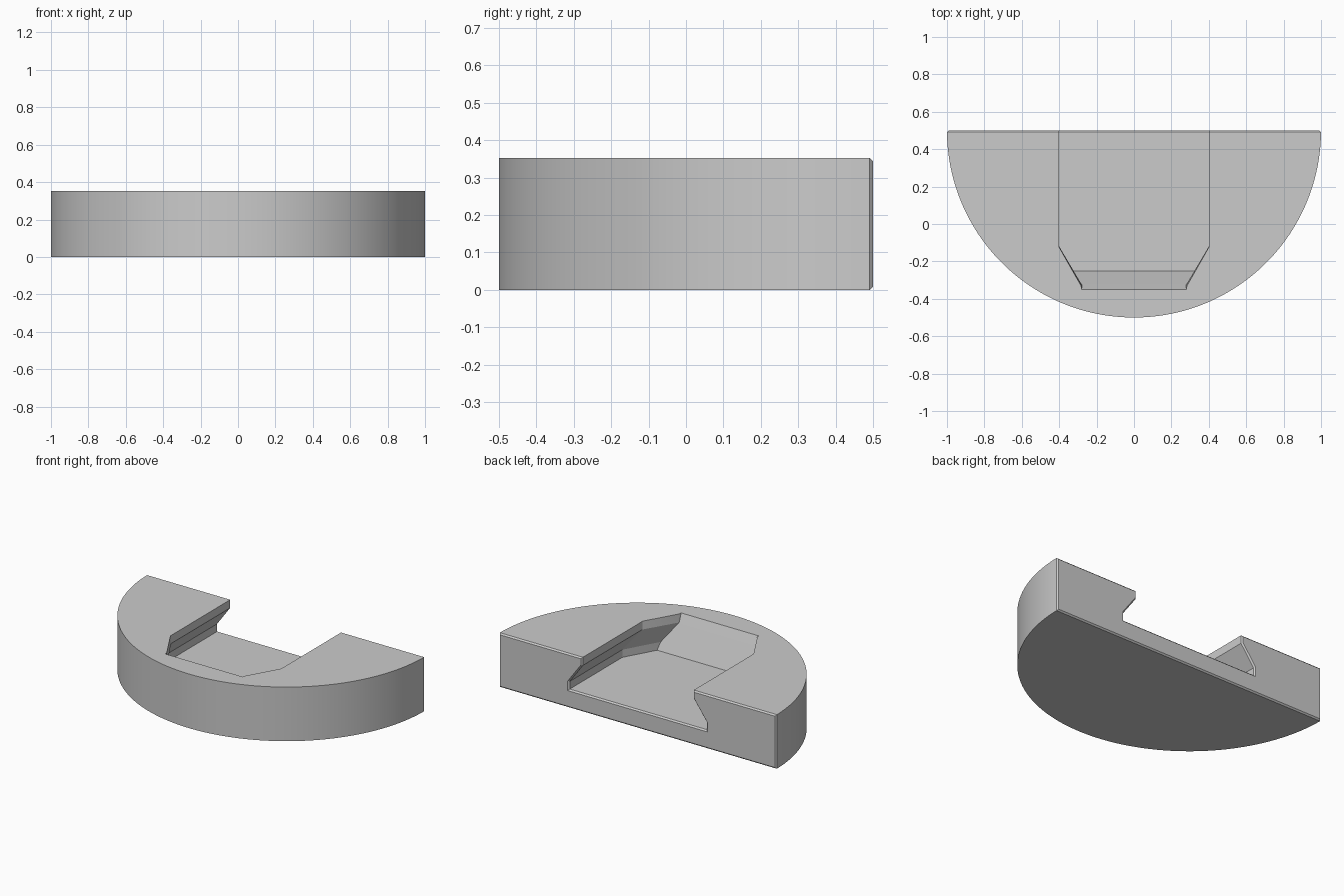
import bpy, bmesh, math

if "Cube" in bpy.data.objects:
    bpy.data.objects.remove(bpy.data.objects["Cube"])

H = 0.353       # block height
BACK = 0.5      # flat back plane
SEGMENTS = 96   # facets of the half round


def loft(name, levels):
    """Closed solid through stacked plan outlines: [(z, [(x, y), ...]), ...]"""
    bm = bmesh.new()
    rings = [[bm.verts.new((x, y, z)) for x, y in plan] for z, plan in levels]
    n = len(rings[0])
    for low, high in zip(rings, rings[1:]):
        for i in range(n):
            j = (i + 1) % n
            bm.faces.new((low[i], low[j], high[j], high[i]))
    bm.faces.new(rings[0][::-1])
    bm.faces.new(rings[-1])
    bmesh.ops.recalc_face_normals(bm, faces=bm.faces)
    mesh = bpy.data.meshes.new(name)
    bm.to_mesh(mesh)
    bm.free()
    obj = bpy.data.objects.new(name, mesh)
    bpy.context.collection.objects.link(obj)
    return obj


def slot_plan(half_width, shoulder_y, neck, end):
    """Symmetric slot outline, open past the back plane."""
    side = [(half_width, 0.7), (half_width, shoulder_y), neck, end]
    return side + [(-x, y) for x, y in reversed(side)]


# Half-round block
arc = [(math.cos(a), BACK + math.sin(a))
       for a in (math.pi + math.pi * i / SEGMENTS for i in range(SEGMENTS + 1))]
block = loft("half_round_block", [(0, arc), (H, arc)])

# Undercut slot: floor, wide wall, sloped undercut, narrow lip, ramped end
top = slot_plan(0.4, -0.125, (0.283, -0.33), (0.28, -0.35))
cutter = loft("slot_cutter", [
    (0.12, slot_plan(0.495, -0.05, (0.390, -0.238), (0.384, -0.25))),
    (0.17, slot_plan(0.495, -0.05, (0.378, -0.259), (0.372, -0.271))),
    (0.30, slot_plan(0.4, -0.12, (0.283, -0.318), (0.278, -0.327))),
    (H, top),
    (0.45, top),
])
cutter.hide_render = True
cutter.hide_viewport = False

cut = block.modifiers.new("slot", 'BOOLEAN')
cut.operation = 'DIFFERENCE'
cut.solver = 'EXACT'
cut.object = cutter
bpy.context.view_layer.objects.active = block
block.select_set(True)
bpy.ops.object.modifier_apply(modifier="slot")
bpy.data.objects.remove(cutter)

# Small chamfer around the flat back face
bm = bmesh.new()
bm.from_mesh(block.data)
bm.normal_update()
rim = [e for e in bm.edges
       if all(abs(v.co.y - BACK) < 1e-4 for v in e.verts)
       and sum(f.normal.y > 0.99 for f in e.link_faces) == 1]
bmesh.ops.bevel(bm, geom=rim, offset=0.009, segments=1, affect='EDGES',
                clamp_overlap=True)
bm.to_mesh(block.data)
bm.free()

# Smooth round wall, crisp edges elsewhere
bpy.ops.object.shade_smooth_by_angle(angle=math.radians(20))
